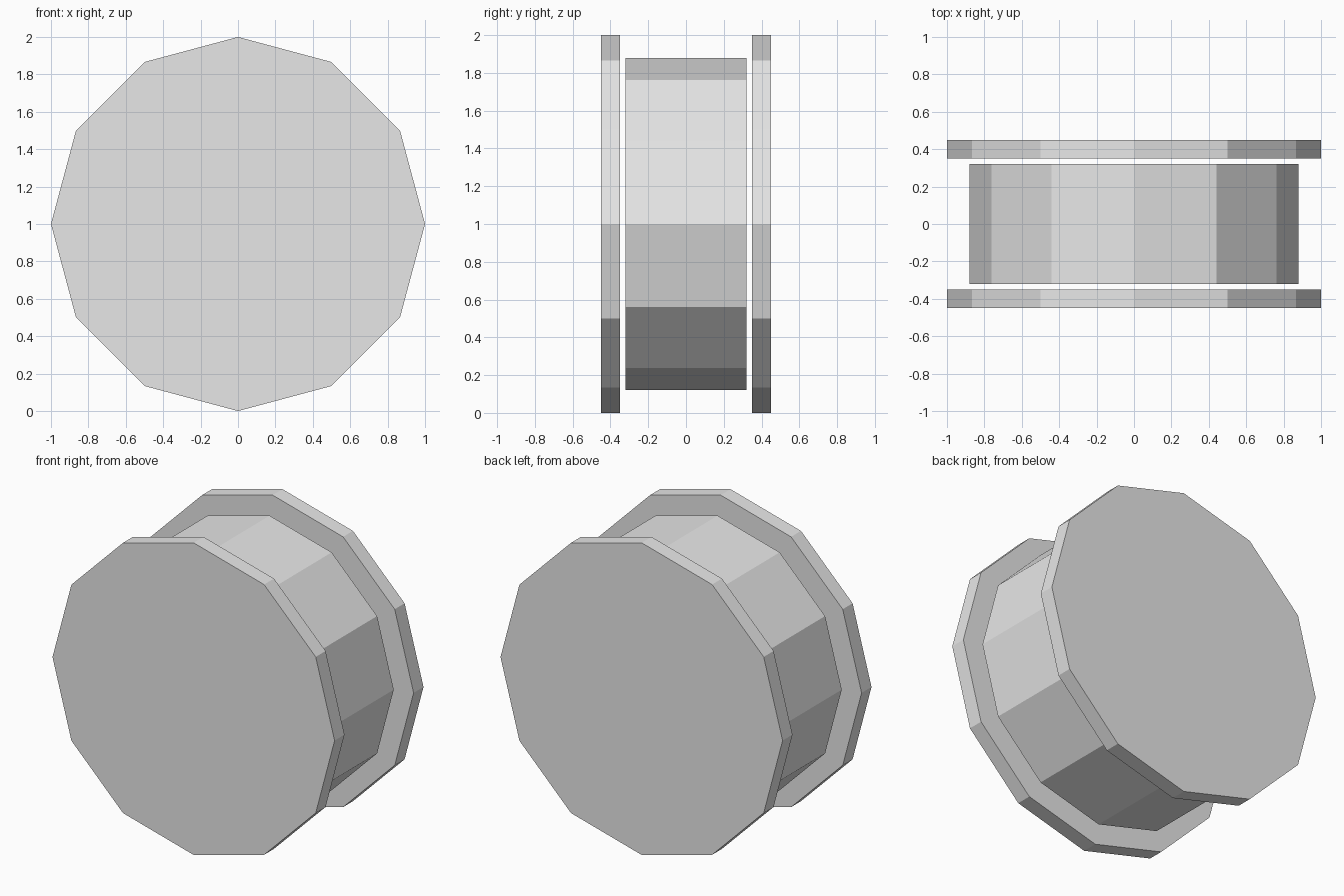
import bpy
from math import radians

SIDES = 12
AXIS_HEIGHT = 1.0

cube = bpy.data.objects.get("Cube")
if cube:
    bpy.data.objects.remove(cube, do_unlink=True)

# Single plain colour
grey = bpy.data.materials.new("light grey")
grey.use_nodes = True
colour = (0.8, 0.8, 0.8, 1)
grey.diffuse_color = colour
grey.node_tree.nodes["Principled BSDF"].inputs["Base Color"].default_value = colour


def disc(name, radius, y, width):
    """Flat-sided disc whose axis runs front to back."""
    bpy.ops.mesh.primitive_cylinder_add(
        vertices=SIDES, radius=radius, depth=width,
        location=(0, y, AXIS_HEIGHT), rotation=(radians(90), 0, 0))
    obj = bpy.context.object
    obj.name = name
    obj.data.materials.append(grey)
    return obj


# Central drum
disc("drum", 0.88, 0, 0.64)

# Wider end plates, standing just clear of the drum
for name, side in (("front_plate", -1), ("back_plate", 1)):
    disc(name, 1.0, side * 0.4, 0.1)
